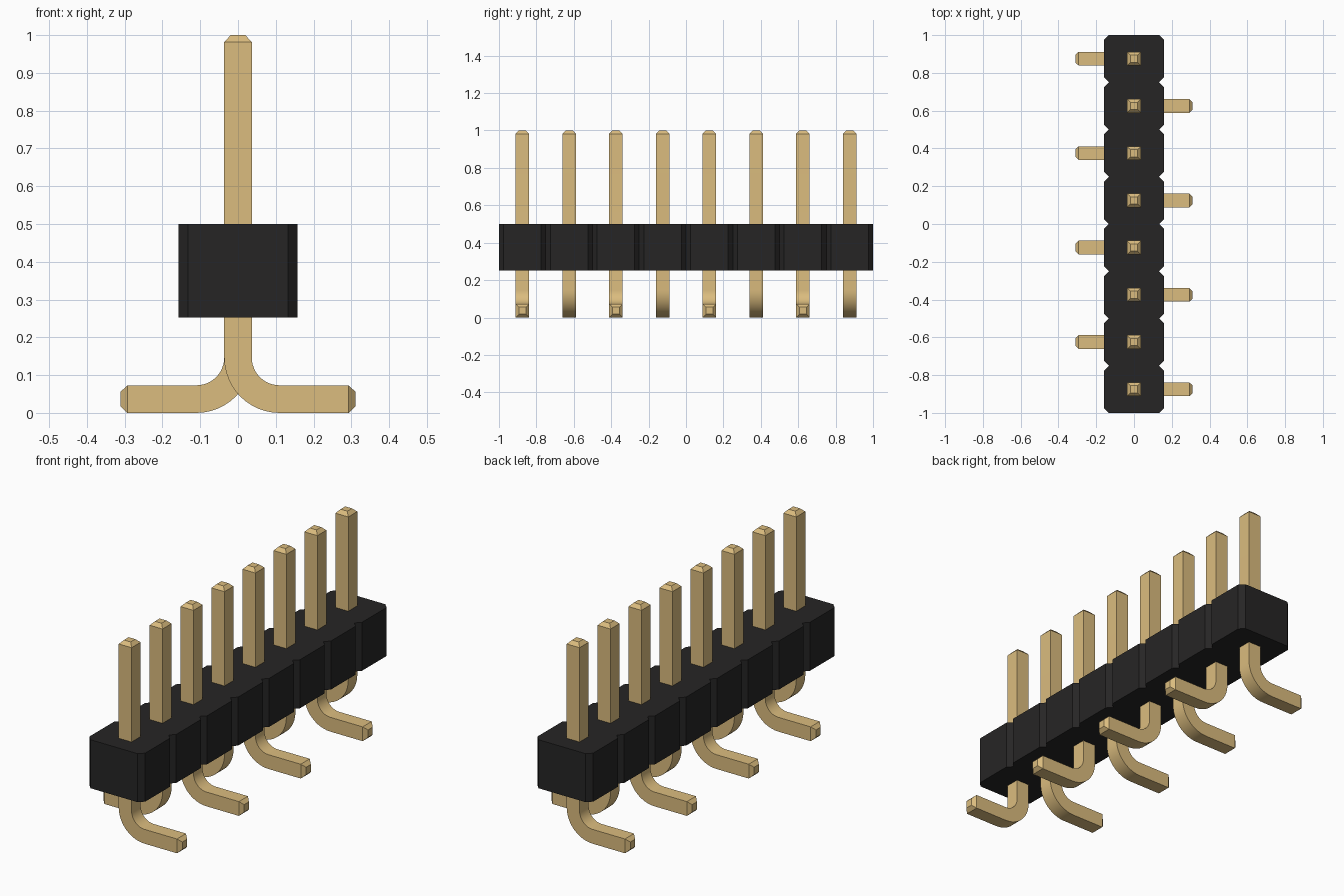
import bpy, bmesh, math
from mathutils import Vector

cube = bpy.data.objects.get("Cube")
if cube:
    bpy.data.objects.remove(cube, do_unlink=True)

COUNT, PITCH = 8, 0.25
HALF = 0.0365            # half thickness of a square pin
TIP, TIP_LEN = 0.019, 0.018


def material(name, color):
    mat = bpy.data.materials.new(name)
    mat.use_nodes = True
    mat.diffuse_color = color
    mat.node_tree.nodes["Principled BSDF"].inputs["Base Color"].default_value = color
    return mat


def finish(name, bm, mat):
    bmesh.ops.recalc_face_normals(bm, faces=bm.faces)
    mesh = bpy.data.meshes.new(name)
    bm.to_mesh(mesh)
    bm.free()
    mesh.materials.append(mat)
    obj = bpy.data.objects.new(name, mesh)
    bpy.context.collection.objects.link(obj)
    return obj


black = material("black plastic", (0.0194, 0.0187, 0.0187, 1))
gold = material("gold metal", (0.708, 0.504, 0.210, 1))

# Housing: row of chamfered blocks joined into one outline, extruded upwards
W, C = 0.158, 0.025
right_edge = []
for i in range(COUNT):
    y0 = -1 + i * PITCH
    right_edge += [(W - C, y0), (W, y0 + C), (W, y0 + PITCH - C)]
right_edge.append((W - C, 1.0))
outline = right_edge + [(-x, y) for x, y in reversed(right_edge)]
bm = bmesh.new()
base = bm.faces.new([bm.verts.new((x, y, 0.252)) for x, y in outline])
top = bmesh.ops.extrude_face_region(bm, geom=[base])["geom"]
bmesh.ops.translate(bm, vec=(0, 0, 0.248),
                    verts=[v for v in top if isinstance(v, bmesh.types.BMVert)])
finish("housing", bm, black)


# Pin path: (x, z, angle of cross-section, half thickness), from tip to foot
BEND_R, BEND_Z = 0.110, 0.1465
path = [(0, 1.0, 0, TIP), (0, 1.0 - TIP_LEN, 0, HALF)]
for k in range(13):
    a = math.pi / 2 * k / 12
    path.append((BEND_R * (1 - math.cos(a)), BEND_Z - BEND_R * math.sin(a), a, HALF))
path += [(0.311 - TIP_LEN, HALF, math.pi / 2, HALF), (0.311, HALF, math.pi / 2, TIP)]


def make_pin(index):
    side = 1 if index % 2 == 0 else -1      # feet alternate sides
    y = -1 + PITCH * (index + 0.5)
    bm = bmesh.new()
    rings = []
    for x, z, a, h in path:
        across = Vector((math.cos(a), 0, math.sin(a))) * h
        ring = []
        for u, v in ((-1, -1), (1, -1), (1, 1), (-1, 1)):
            p = Vector((x, v * h, z)) + across * u
            ring.append(bm.verts.new((p.x * side, y + p.y, p.z)))
        rings.append(ring)
    for r, s in zip(rings, rings[1:]):
        for j in range(4):
            n = (j + 1) % 4
            bm.faces.new((r[j], r[n], s[n], s[j]))
    bm.faces.new(rings[0])
    bm.faces.new(rings[-1])
    return finish(f"pin_{index + 1}", bm, gold)


pins = [make_pin(i) for i in range(COUNT)]

# Smooth the bends while keeping the square edges crisp
bpy.ops.object.select_all(action='DESELECT')
for pin in pins:
    pin.select_set(True)
bpy.context.view_layer.objects.active = pins[0]
bpy.ops.object.shade_smooth_by_angle(angle=math.radians(30))
